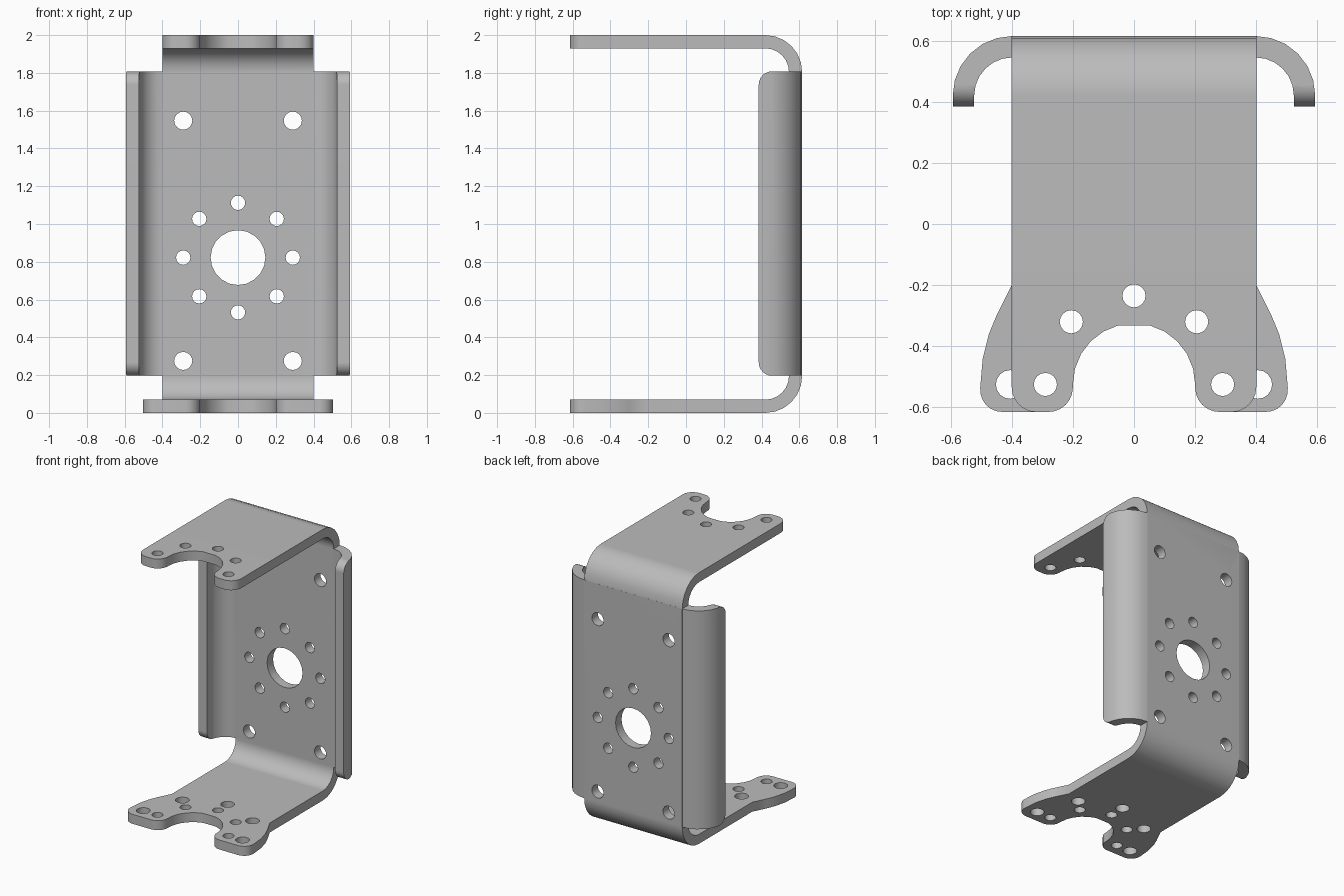
import bpy, bmesh
from math import sin, cos, pi, radians
from mathutils import Vector

if "Cube" in bpy.data.objects:
    bpy.data.objects.remove(bpy.data.objects["Cube"])

metal = bpy.data.materials.new("grey metal")
metal.use_nodes = True
grey = (0.5, 0.5, 0.5, 1)
metal.diffuse_color = grey
metal.node_tree.nodes["Principled BSDF"].inputs["Base Color"].default_value = grey

HALF = 0.4        # half width of the main strip
T = 0.07          # sheet thickness
R_OUT = 0.195     # outer bend radius
R_IN = R_OUT - T
BACK = 0.615      # rear face
JOIN = -0.2       # where the shaped arm ends begin
PIVOT = -0.525    # centre of the hole circle on the arms


def rounded(points, closed=True, steps=6):
    """Round every (a, b, radius) corner of an outline."""
    out = []
    for i, (a, b, r) in enumerate(points):
        p = Vector((a, b))
        if r == 0:
            out.append(p)
            continue
        to_prev = (Vector(points[i - 1][:2]) - p).normalized()
        to_next = (Vector(points[(i + 1) % len(points)][:2]) - p).normalized()
        for k in range(steps + 1):
            t = k / steps * pi / 2
            out.append(p + to_prev * r * (1 - sin(t)) + to_next * r * (1 - cos(t)))
    return out


def place(axis, a, b, d):
    return {"x": (d, a, b), "y": (a, d, b), "z": (a, b, d)}[axis]


def prism(name, outlines, axis):
    """Extrude (outline, start, end) entries along an axis into one object."""
    bm = bmesh.new()
    for outline, lo, hi in outlines:
        face = bm.faces.new([bm.verts.new(place(axis, p[0], p[1], lo)) for p in outline])
        new = bmesh.ops.extrude_face_region(bm, geom=[face])["geom"]
        shift = Vector(place(axis, 0, 0, hi - lo))
        bmesh.ops.translate(bm, vec=shift, verts=[v for v in new if isinstance(v, bmesh.types.BMVert)])
    bmesh.ops.recalc_face_normals(bm, faces=bm.faces)
    mesh = bpy.data.meshes.new(name)
    bm.to_mesh(mesh)
    bm.free()
    mesh.materials.append(metal)
    obj = bpy.data.objects.new(name, mesh)
    bpy.context.collection.objects.link(obj)
    return obj


def combine(target, other, operation):
    mod = target.modifiers.new(operation, "BOOLEAN")
    mod.operation, mod.object, mod.solver = operation, other, "EXACT"
    bpy.context.view_layer.objects.active = target
    bpy.ops.object.modifier_apply(modifier=mod.name)
    bpy.data.objects.remove(other)


def circle(a, b, r, n=16):
    return [(a + r * cos(2 * pi * k / n), b + r * sin(2 * pi * k / n)) for k in range(n)]


def arm_end(name, side, lo, hi):
    """Forked arm end: outer side, rounded toe and round notch, mirrored."""
    half = rounded(side + [(0.2, -BACK, 0.08), (0.2, PIVOT, 0)])
    half += [Vector((0.2 * cos(radians(a)), PIVOT + 0.2 * sin(radians(a)))) for a in range(15, 90, 15)]
    mirrored = [Vector((-p.x, p.y)) for p in reversed(half)]
    return prism(name, [(half + mirrored, lo, hi)], "z")


# Main strip: back wall bent into an upper and a lower arm
bracket = prism("bracket", [(rounded([
    (JOIN, 0, 0), (BACK, 0, R_OUT), (BACK, 2, R_OUT), (JOIN, 2, 0),
    (JOIN, 2 - T, 0), (BACK - T, 2 - T, R_IN), (BACK - T, T, R_IN), (JOIN, T, 0)]),
    -HALF, HALF)], "x")

# Side flanges curling forward, with rounded front corners
W, LIP, Z0, Z1 = 0.593, 0.385, 0.197, 1.808
flanges = prism("side_flanges", [(rounded([
    (-W, LIP, 0), (-W, BACK, R_OUT), (W, BACK, R_OUT), (W, LIP, 0),
    (W - T, LIP, 0), (W - T, BACK - T, R_IN), (T - W, BACK - T, R_IN), (T - W, LIP, 0)]),
    Z0, Z1)], "z")
corner_block = prism("flange_corner_cutter", [(rounded([
    (LIP, Z0, 0.07), (0.8, Z0, 0), (0.8, Z1, 0), (LIP, Z1, 0.07)]), -1, 1)], "x")
combine(flanges, corner_block, "INTERSECT")
combine(bracket, flanges, "UNION")

# Arm ends: straight-sided on top, flared ears below
combine(bracket, arm_end("upper_arm_end", [(HALF, JOIN, 0), (HALF, -BACK, 0.08)], 2 - T, 2), "UNION")
ear = [(HALF, JOIN, 0), (0.45, -0.3, 0), (0.475, -0.36, 0), (0.495, -0.44, 0), (0.51, -BACK, 0.08)]
combine(bracket, arm_end("lower_arm_end", ear, 0, T), "UNION")

# Mounting holes in the arms: a small ring in both, a larger ring in the lower one
arm_holes = []
for k in range(5):
    ca, sa = cos(k * pi / 4), sin(k * pi / 4)
    small = circle(0.29 * ca, PIVOT + 0.29 * sa, 0.038)
    arm_holes += [(small, -0.1, 0.2), (small, 1.8, 2.1),
                  (circle(0.405 * ca, PIVOT + 0.405 * sa, 0.047), -0.1, 0.2)]
combine(bracket, prism("arm_hole_cutter", arm_holes, "z"), "DIFFERENCE")

# Holes in the back wall: centre bore, ring of eight, four corners
HUB = 0.822
wall = [circle(0, HUB, 0.145, 20)]
wall += [circle(0.29 * cos(k * pi / 4), HUB + 0.29 * sin(k * pi / 4), 0.038) for k in range(8)]
wall += [circle(x, z, 0.048) for x in (-0.29, 0.29) for z in (0.275, 1.547)]
combine(bracket, prism("wall_hole_cutter", [(w, 0.5, 0.7) for w in wall], "y"), "DIFFERENCE")

# Clean the flat joins, then smooth the bends
bm = bmesh.new()
bm.from_mesh(bracket.data)
bmesh.ops.remove_doubles(bm, verts=bm.verts, dist=0.0005)
bmesh.ops.dissolve_limit(bm, angle_limit=radians(0.5), verts=bm.verts, edges=bm.edges)
bm.to_mesh(bracket.data)
bm.free()
bpy.ops.object.select_all(action="DESELECT")
bracket.select_set(True)
bpy.context.view_layer.objects.active = bracket
bpy.ops.object.shade_smooth_by_angle(angle=radians(32))
weighted = bracket.modifiers.new("weighted normals", "WEIGHTED_NORMAL")
weighted.keep_sharp = True
